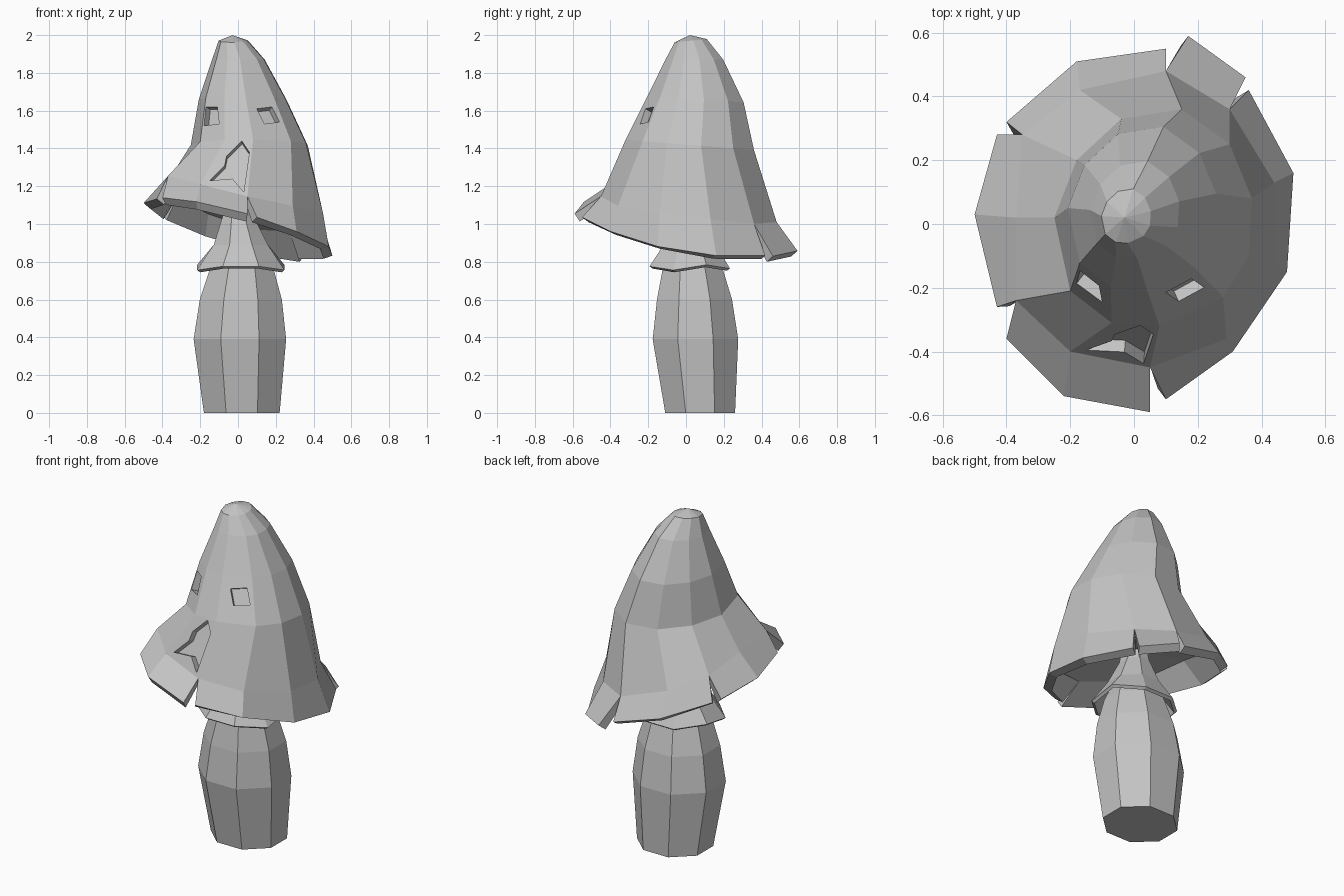
import bpy, bmesh, math
from mathutils import Vector
from mathutils.bvhtree import BVHTree

if "Cube" in bpy.data.objects:
    bpy.data.objects.remove(bpy.data.objects["Cube"])

# One plain colour for the whole model
grey = bpy.data.materials.new("light_grey")
grey.use_nodes = True
colour = (0.55, 0.55, 0.55, 1)
grey.diffuse_color = colour
grey.node_tree.nodes["Principled BSDF"].inputs["Base Color"].default_value = colour


def make_object(name, bm):
    mesh = bpy.data.meshes.new(name)
    bm.to_mesh(mesh)
    bm.free()
    mesh.materials.append(grey)
    obj = bpy.data.objects.new(name, mesh)
    bpy.context.collection.objects.link(obj)
    return obj


def apply_modifier(obj, kind, **settings):
    mod = obj.modifiers.new(kind.title(), kind)
    for key, value in settings.items():
        setattr(mod, key, value)
    bpy.context.view_layer.update()
    bpy.context.view_layer.objects.active = obj
    bpy.ops.object.modifier_apply(modifier=mod.name)


def bridge(bm, upper, lower):
    """Join two closed rings with quads."""
    count = len(upper)
    for i in range(count):
        j = (i + 1) % count
        bm.faces.new((upper[i], upper[j], lower[j], lower[i]))


def fan(bm, ring, point):
    """Close a ring with triangles that meet at one point."""
    tip = bm.verts.new(point)
    for i, vert in enumerate(ring):
        bm.faces.new((tip, ring[(i + 1) % len(ring)], vert))


# Cap: uneven rings lofted from the tip down, ending in split flaps
shoulder = [(.15, .36), (.3, .25), (.37, .08), (.36, -.1), (.28, -.23), (.08, -.32),
            (-.07, -.31), (-.2, -.21), (-.25, .02), (-.18, .2), (-.04, .33)]
brim = [(.1, .48), (.3, .36), (.44, .13), (.45, -.14), (.29, -.36), (.05, -.45),
        (-.2, -.4), (-.37, -.24), (-.37, .02), (-.35, .28), (-.17, .42)]
flaps = [[(.17, .59), (.35, .46)],
         [(.36, .42), (.5, .16), (.48, -.15), (.31, -.4), (.1, -.55)],
         [(.05, -.59), (-.22, -.54), (-.4, -.36)],
         [(-.43, -.26), (-.5, .03), (-.43, .28)],
         [(-.4, .32), (-.18, .51), (.1, .55)]]


def rim_height(x, y):
    return .985 - .26 * x - .14 * y


def brim_height(x, y):
    return 1.13 - .24 * x - .13 * y + .1 * x * x - .15 * y * y


bm = bmesh.new()
rings = []
for scale, dx, dy, z, tilt in ((.25, -.04, .02, 1.97, .1), (.45, -.025, .035, 1.87, 0),
                               (.75, -.02, .035, 1.66, -.06), (1, 0, 0, 1.42, -.08)):
    rings.append([bm.verts.new((x * scale + dx, y * scale + dy, z + tilt * y * scale))
                  for x, y in shoulder])
rings.append([bm.verts.new((x, y, brim_height(x, y))) for x, y in brim])
for upper, lower in zip(rings, rings[1:]):
    bridge(bm, upper, lower)
fan(bm, rings[0], (-.03, .02, 2))

column = 0
for flap in flaps:
    hem = [bm.verts.new((x, y, rim_height(x, y))) for x, y in flap]
    for left, right in zip(hem, hem[1:]):
        after = (column + 1) % len(brim)
        bm.faces.new((rings[-1][column], rings[-1][after], right, left))
        column += 1
bm.normal_update()
surface = BVHTree.FromBMesh(bm)
cap = make_object("cap", bm)
apply_modifier(cap, 'SOLIDIFY', thickness=.05, offset=-1)

# Underside: shallow cone that closes the cap around the stem
bm = bmesh.new()
lip = [bm.verts.new((x * .92, y * .92, brim_height(x, y) - .04)) for x, y in brim]
fan(bm, lip, (0, 0, 1.13))
bmesh.ops.reverse_faces(bm, faces=bm.faces[:])
make_object("cap_underside", bm)

# Face: eyes and mouth recessed into the cap
FORWARD = Vector((0, 1, 0))


def carve(outline, depth=.04):
    hits = [surface.ray_cast(Vector((x, -2, z)), FORWARD) for x, z in outline]
    normal = sum((hit[1] for hit in hits), Vector()).normalized()
    bm = bmesh.new()
    inner = [bm.verts.new(hit[0] - normal * depth) for hit in hits]
    outer = [bm.verts.new(hit[0] + normal * .05) for hit in hits]
    bridge(bm, inner, outer)
    bm.faces.new(inner)
    bm.faces.new(outer)
    bm.normal_update()
    bmesh.ops.triangulate(bm, faces=bm.faces[:])
    bmesh.ops.recalc_face_normals(bm, faces=bm.faces[:])
    cutter = make_object("cutter", bm)
    cutter.hide_render = True
    apply_modifier(cap, 'BOOLEAN', object=cutter, operation='DIFFERENCE', solver='EXACT')
    bpy.data.objects.remove(cutter)


right_eye = [(-.17, 1.62), (-.11, 1.62), (-.1, 1.53), (-.18, 1.52)]
left_eye = [(.1, 1.61), (.18, 1.62), (.22, 1.54), (.14, 1.53)]
mouth = [(-.15, 1.23), (-.07, 1.31), (-.06, 1.36), (.02, 1.44),
         (.06, 1.38), (.03, 1.17), (-.03, 1.24)]
for outline in (right_eye, left_eye, mouth):
    carve(outline)


# Stem and skirt: eight-sided rings stacked along z
def octagon(bm, x, y, radius_x, radius_y, z, wave=0):
    ring = []
    for i in range(8):
        angle = math.tau * (i + .5) / 8
        ring.append(bm.verts.new((x + radius_x * math.cos(angle),
                                  y + radius_y * math.sin(angle),
                                  z + wave * math.sin(3 * angle))))
    return ring


def stack(name, levels, wave=0):
    bm = bmesh.new()
    rows = [octagon(bm, *level, wave=wave if i == 0 else 0)
            for i, level in enumerate(levels)]
    for lower, upper in zip(rows, rows[1:]):
        bridge(bm, lower, upper)
    if not wave:
        bm.faces.new(rows[0][::-1])
    bm.faces.new(rows[-1])
    bmesh.ops.recalc_face_normals(bm, faces=bm.faces[:])
    return make_object(name, bm)


stack("stem", [(.02, .075, .217, .2, 0), (.01, .05, .265, .245, .39),
               (.015, .045, .235, .215, .6), (.02, .035, .18, .17, .77),
               (.01, .02, .1, .1, .95), (0, 0, .07, .07, 1.14)])
skirt = stack("skirt", [(.015, .02, .25, .23, .77), (.015, .02, .155, .15, .89),
                        (0, .01, .085, .085, 1.05), (0, 0, .075, .075, 1.14)], wave=.015)
apply_modifier(skirt, 'SOLIDIFY', thickness=.02, offset=-1)
